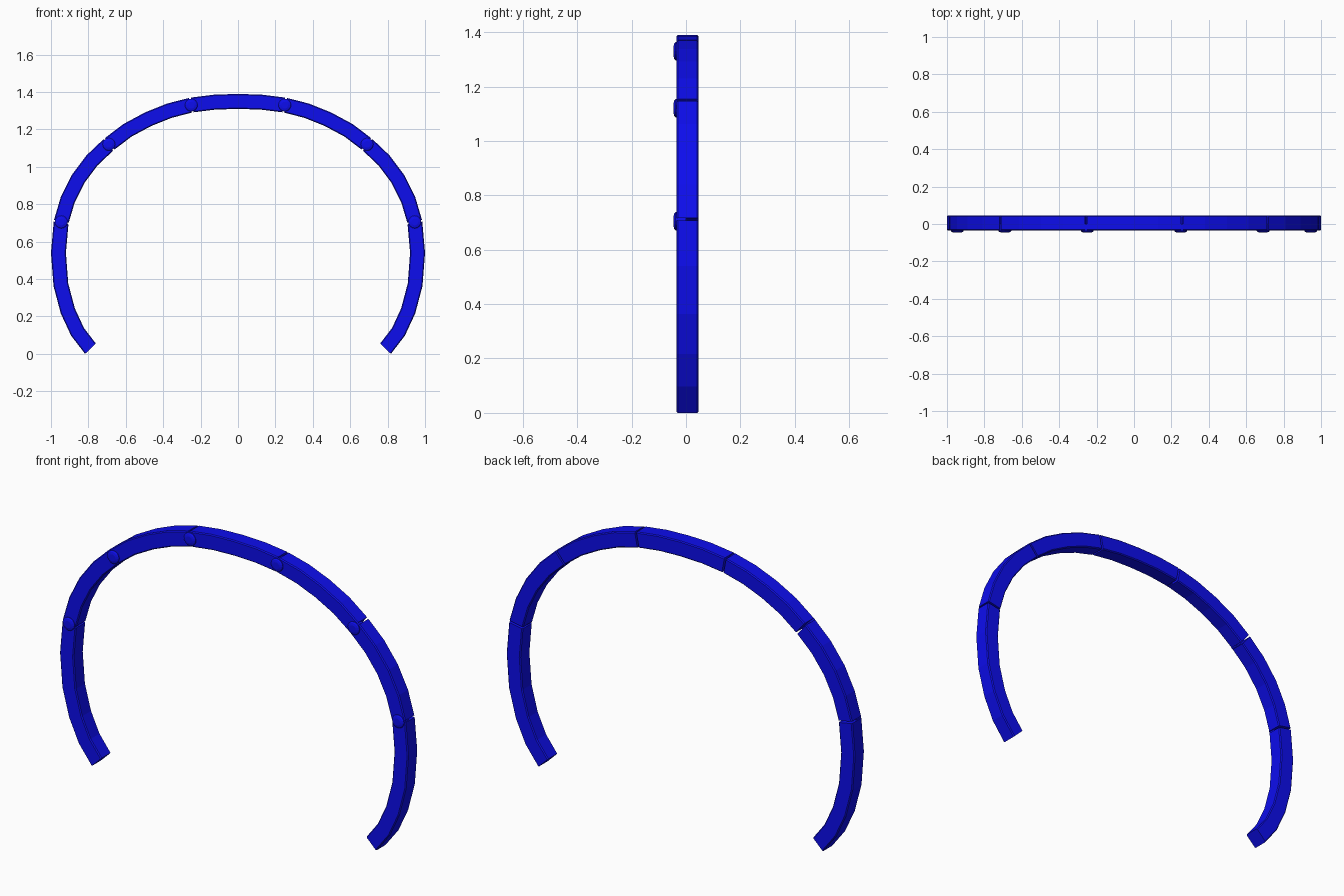
import bpy, bmesh, math
from mathutils import Vector

if "Cube" in bpy.data.objects:
    bpy.data.objects.remove(bpy.data.objects["Cube"])

mat = bpy.data.materials.new("blue")
mat.diffuse_color = (0.004, 0.004, 0.85, 1)
mat.use_nodes = True
mat.node_tree.nodes["Principled BSDF"].inputs["Base Color"].default_value = mat.diffuse_color

HALF = 0.04      # half the radial thickness of the band
BEVEL = 0.005    # small chamfer along the band
GAP = 0.005      # half the seam between neighbouring segments
Y0, Y1 = -0.035, 0.046

# Centre line of the left half, from foot to crown (x, z); every 4th + 1 is a joint
left = [(-.789, .028), (-.858, .118), (-.910, .230), (-.947, .370), (-.960, .540),
        (-.945, .705),
        (-.910, .825), (-.855, .935), (-.780, 1.035), (-.690, 1.120),
        (-.590, 1.196), (-.480, 1.255), (-.368, 1.300), (-.250, 1.330),
        (-.125, 1.346)]
line = [Vector(p) for p in left + [(0, 1.35)] + [(-x, z) for x, z in reversed(left)]]
n = len(line)
joints = [5, 9, 13, n - 14, n - 10, n - 6]


def tangent(i):
    if i == 0:
        return Vector((-.70, .715)).normalized()
    if i == n - 1:
        return Vector((-.70, -.715)).normalized()
    a = (line[i] - line[i - 1]).normalized()
    b = (line[i + 1] - line[i]).normalized()
    return (a + b).normalized()


# Chamfered square section: (radial offset, y)
H, B = HALF, BEVEL
section = [(-H + B, Y0), (H - B, Y0), (H, Y0 + B), (H, Y1 - B),
           (H - B, Y1), (-H + B, Y1), (-H, Y1 - B), (-H, Y0 + B)]


def add_object(bm, name):
    bmesh.ops.recalc_face_normals(bm, faces=bm.faces)
    me = bpy.data.meshes.new(name)
    bm.to_mesh(me)
    bm.free()
    me.materials.append(mat)
    ob = bpy.data.objects.new(name, me)
    bpy.context.collection.objects.link(ob)
    return ob


def band_segment(name, i0, i1):
    bm = bmesh.new()
    rings = []
    for i in range(i0, i1 + 1):
        t = tangent(i)
        p = line[i].copy()
        if i == i0 and i0 > 0:
            p += t * GAP
        if i == i1 and i1 < n - 1:
            p -= t * GAP
        nor = Vector((-t.y, t.x))
        rings.append([bm.verts.new((p.x + nor.x * r, y, p.y + nor.y * r)) for r, y in section])
    k = len(section)
    for a, b in zip(rings, rings[1:]):
        for j in range(k):
            bm.faces.new((a[j], a[(j + 1) % k], b[(j + 1) % k], b[j]))
    bm.faces.new(rings[0])
    bm.faces.new(rings[-1])
    add_object(bm, name)


def hinge_knob(name, p):
    # Low domed disc, lathed about the y axis
    profile = [(.034, 0.0), (.034, -.038), (.029, -.043), (.018, -.046)]
    sides = 16
    bm = bmesh.new()
    rings = [[bm.verts.new((p.x + r * math.cos(2 * math.pi * s / sides), y,
                            p.y + r * math.sin(2 * math.pi * s / sides)))
              for s in range(sides)] for r, y in profile]
    for a, b in zip(rings, rings[1:]):
        for s in range(sides):
            q = (s + 1) % sides
            bm.faces.new((a[s], a[q], b[q], b[s]))
    bm.faces.new(rings[0])
    bm.faces.new(rings[-1])
    add_object(bm, name)


# Seven arched segments
ends = [0] + joints + [n - 1]
for s, (a, b) in enumerate(zip(ends, ends[1:])):
    band_segment(f"band_segment_{s + 1}", a, b)

# Six hinge knobs on the front of the joints
for s, j in enumerate(joints):
    hinge_knob(f"hinge_knob_{s + 1}", line[j])
